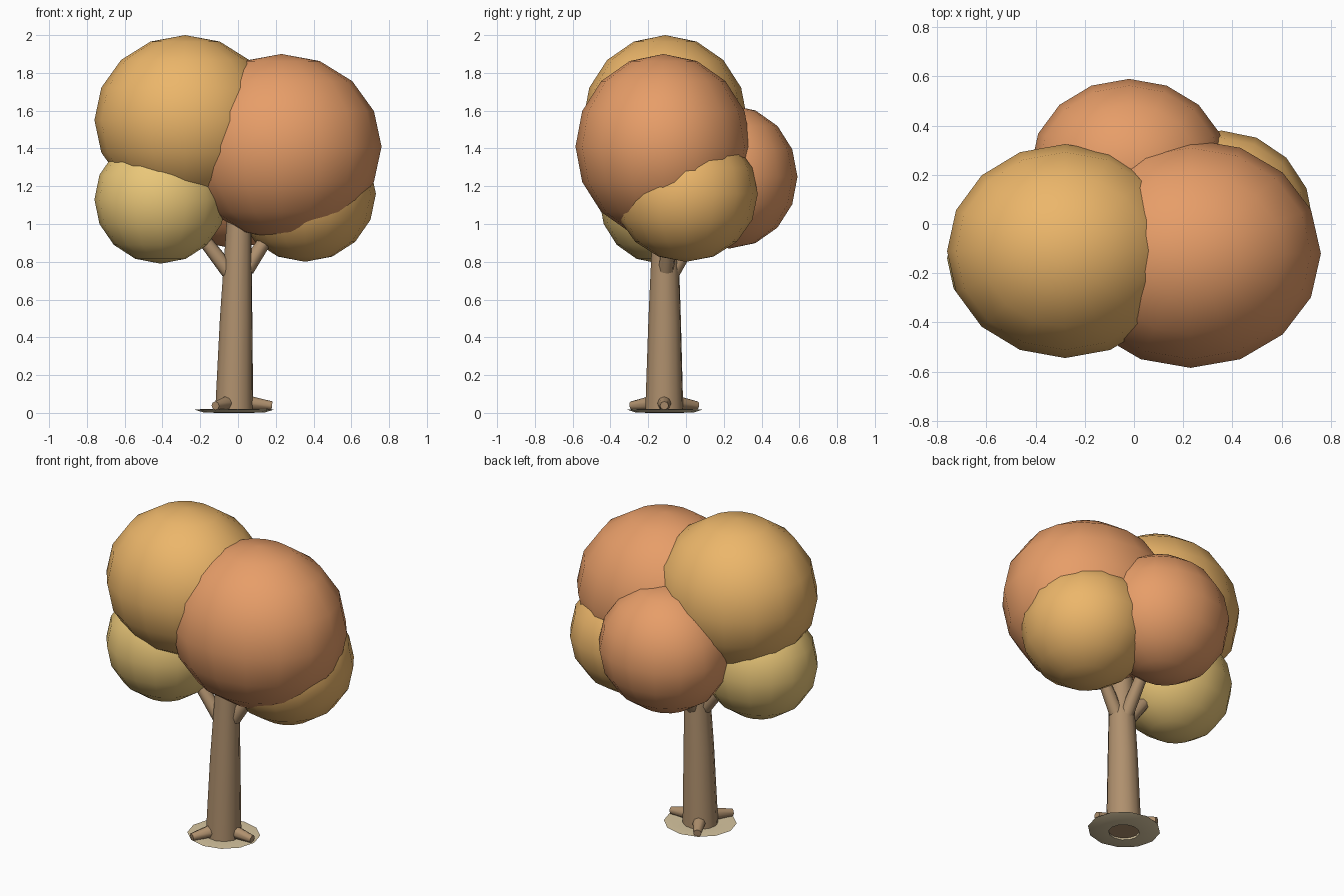
import bpy, bmesh, math
from mathutils import Vector

if "Cube" in bpy.data.objects:
    bpy.data.objects.remove(bpy.data.objects["Cube"])


def material(name, rgb):
    m = bpy.data.materials.new(name)
    m.diffuse_color = (*rgb, 1)
    m.use_nodes = True
    m.node_tree.nodes["Principled BSDF"].inputs["Base Color"].default_value = m.diffuse_color
    return m


BARK = material("bark", (0.43, 0.28, 0.155))
SOIL = material("soil", (0.68, 0.56, 0.35))
AMBER = material("amber_leaf", (0.84, 0.47, 0.145))
RUST = material("rust_leaf", (0.80, 0.34, 0.14))
GOLD = material("gold_leaf", (0.82, 0.57, 0.19))


def finish(name, bm, mat, angle=50):
    bmesh.ops.recalc_face_normals(bm, faces=bm.faces)
    me = bpy.data.meshes.new(name)
    bm.to_mesh(me)
    bm.free()
    ob = bpy.data.objects.new(name, me)
    bpy.context.collection.objects.link(ob)
    me.materials.append(mat)
    bpy.ops.object.select_all(action='DESELECT')
    ob.select_set(True)
    bpy.context.view_layer.objects.active = ob
    bpy.ops.object.shade_smooth_by_angle(angle=math.radians(angle))
    return ob


def tube(name, stations, mat, sides):
    """Round tapered limb through (point, radius) stations."""
    bm = bmesh.new()
    axis = (Vector(stations[-1][0]) - Vector(stations[0][0])).normalized()
    turn = axis.to_track_quat('Z', 'Y')
    rings = []
    for p, r in stations:
        rings.append([bm.verts.new(Vector(p) + turn @ Vector(
            (r * math.cos(2 * math.pi * i / sides), r * math.sin(2 * math.pi * i / sides), 0)))
            for i in range(sides)])
    for a, b in zip(rings, rings[1:]):
        for i in range(sides):
            j = (i + 1) % sides
            bm.faces.new((a[i], a[j], b[j], b[i]))
    bm.faces.new(rings[0])
    bm.faces.new(rings[-1])
    return finish(name, bm, mat)


# Leaf clumps: squashed 16 x 8 spheres
clumps = [
    ("leaf_clump_top_left", (-0.28, -0.11, 1.55), (0.48, 0.435, 0.45), AMBER),
    ("leaf_clump_top_right", (0.23, -0.12, 1.41), (0.53, 0.465, 0.49), RUST),
    ("leaf_clump_low_left", (-0.41, -0.14, 1.13), (0.35, 0.32, 0.34), GOLD),
    ("leaf_clump_low_right", (0.355, 0.0, 1.16), (0.375, 0.38, 0.36), AMBER),
    ("leaf_clump_back", (-0.02, 0.23, 1.25), (0.40, 0.36, 0.38), RUST),
]
for name, centre, radii, mat in clumps:
    bm = bmesh.new()
    bmesh.ops.create_uvsphere(bm, u_segments=16, v_segments=8, radius=1)
    bmesh.ops.scale(bm, vec=radii, verts=bm.verts)
    bmesh.ops.translate(bm, vec=centre, verts=bm.verts)
    finish(name, bm, mat, 80)

# Trunk, leaning very slightly
tube("trunk", [((-0.02, -0.115, 0.01), 0.102), ((-0.01, -0.113, 0.5), 0.087),
               ((0.005, -0.11, 1.0), 0.067), ((0.01, -0.11, 1.15), 0.06)], BARK, 12)

# Branches into the lower clumps
branches = [
    ("branch_left", (-0.035, -0.115, 0.73), (-0.29, -0.125, 1.06)),
    ("branch_right", (0.045, -0.105, 0.76), (0.24, -0.07, 1.06)),
    ("branch_back", (0.0, -0.07, 0.75), (-0.02, 0.13, 1.08)),
]
for name, a, b in branches:
    tube(name, [(a, 0.042), (b, 0.03)], BARK, 8)

# Three roots spread evenly round the base
for k in range(3):
    c, s = math.cos(k * 2 * math.pi / 3), math.sin(k * 2 * math.pi / 3)
    tube(f"root_{k + 1}", [((-0.02 + 0.05 * c, -0.115 + 0.05 * s, 0.055), 0.042),
                           ((-0.02 + 0.2 * c, -0.115 + 0.2 * s, 0.038), 0.023)], BARK, 8)

# Thin soil ring round the trunk
bm = bmesh.new()
profile = [(0.09, 0.016), (0.165, 0.02), (0.212, 0.018), (0.165, 0.003), (0.09, 0.0)]
sides = 12
rings = [[bm.verts.new((-0.02 + r * math.cos(2 * math.pi * i / sides),
                        -0.113 + 0.95 * r * math.sin(2 * math.pi * i / sides), z))
          for i in range(sides)] for r, z in profile]
for a, b in zip(rings, rings[1:] + rings[:1]):
    for i in range(sides):
        j = (i + 1) % sides
        bm.faces.new((a[i], a[j], b[j], b[i]))
finish("soil_ring", bm, SOIL, 30)
